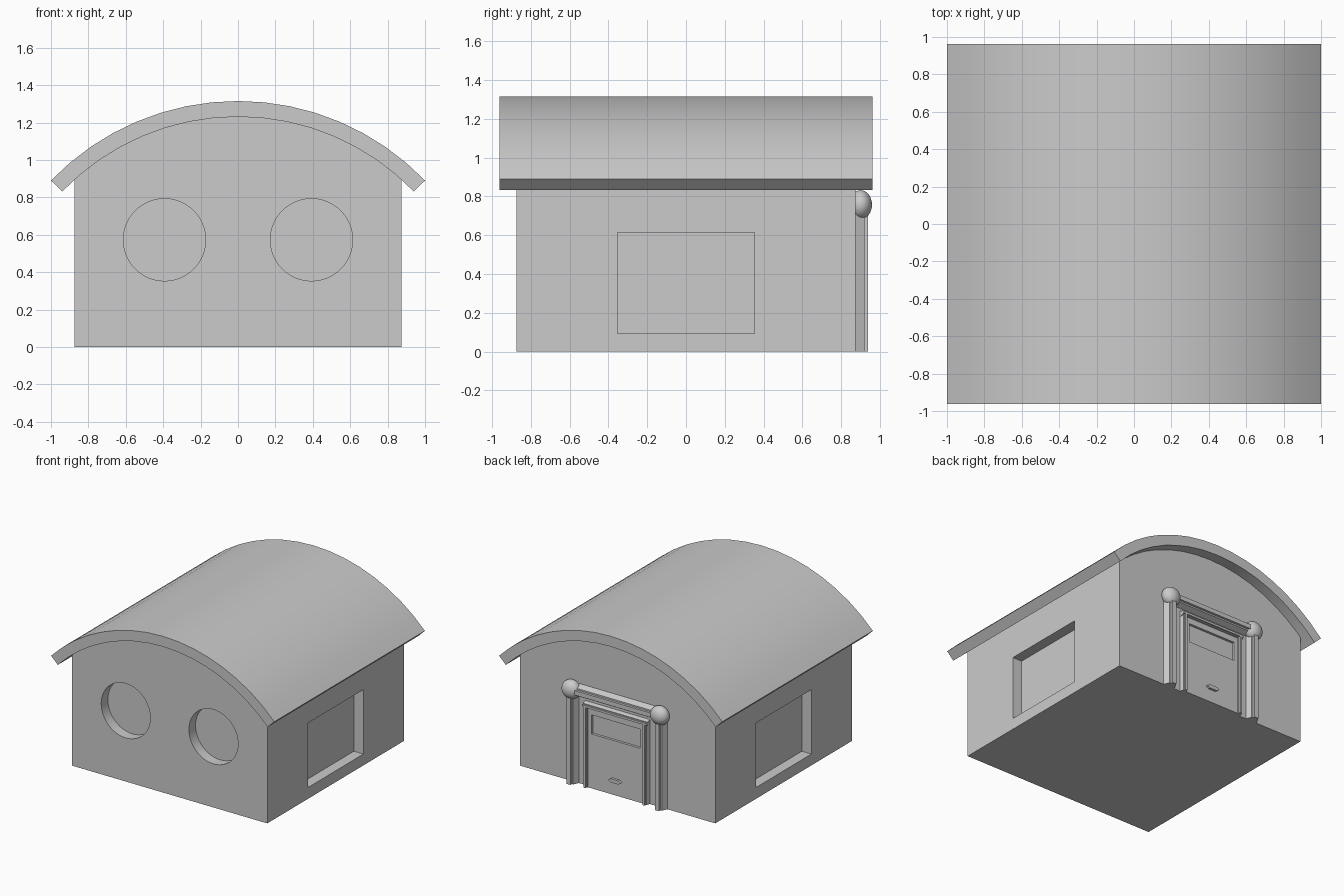
import bpy, bmesh, math
from mathutils import Vector

if "Cube" in bpy.data.objects:
    bpy.data.objects.remove(bpy.data.objects["Cube"])

grey = bpy.data.materials.new("plain_grey")
grey.use_nodes = True
grey.diffuse_color = (0.6, 0.6, 0.6, 1)
grey.node_tree.nodes["Principled BSDF"].inputs["Base Color"].default_value = (0.6, 0.6, 0.6, 1)

WALL = 0.875      # half size of the square body
ARC_Z = -0.074    # height of the roof arc centre
HALF = math.asin(1 / 1.389)


def finish(name, bm):
    bmesh.ops.recalc_face_normals(bm, faces=bm.faces)
    mesh = bpy.data.meshes.new(name)
    bm.to_mesh(mesh)
    bm.free()
    mesh.materials.append(grey)
    obj = bpy.data.objects.new(name, mesh)
    bpy.context.collection.objects.link(obj)
    return obj


def prism(name, profile, start, end, axis):
    """Extrude a 2D profile along an axis."""
    place = {"X": lambda u, v, t: (t, v, u),
             "Y": lambda u, v, t: (u, t, v),
             "Z": lambda u, v, t: (u, v, t)}[axis]
    bm = bmesh.new()
    face = bm.faces.new([bm.verts.new(place(u, v, start)) for u, v in profile])
    out = bmesh.ops.extrude_face_region(bm, geom=[face])
    shift = Vector(place(0, 0, end)) - Vector(place(0, 0, start))
    moved = [g for g in out["geom"] if isinstance(g, bmesh.types.BMVert)]
    bmesh.ops.translate(bm, verts=moved, vec=shift)
    return finish(name, bm)


def box(name, low, high):
    rect = [(low[0], low[1]), (high[0], low[1]), (high[0], high[1]), (low[0], high[1])]
    return prism(name, rect, low[2], high[2], "Z")


def arc(radius, half, steps=16):
    angles = [half * (2 * i / steps - 1) for i in range(steps + 1)]
    return [(radius * math.sin(a), ARC_Z + radius * math.cos(a)) for a in angles]


def cut(target, cutter):
    cutter.hide_render = True
    mod = target.modifiers.new("recess", "BOOLEAN")
    mod.operation = "DIFFERENCE"
    mod.solver = "EXACT"
    mod.object = cutter
    select(target)
    bpy.ops.object.modifier_apply(modifier=mod.name)
    bpy.data.objects.remove(cutter)


def select(obj):
    bpy.ops.object.select_all(action="DESELECT")
    obj.select_set(True)
    bpy.context.view_layer.objects.active = obj


def smooth(obj):
    select(obj)
    bpy.ops.object.shade_smooth_by_angle(angle=math.radians(30))


def moulding(centre, width, depth):
    """Sloped sides with a narrow raised strip, standing on the back wall."""
    half = [(1, -0.1), (1, 0), (0.6, 0.7), (0.36, 0.7), (0.36, 1)]
    pts = half + [(-u, v) for u, v in reversed(half)]
    return [(centre + u * width, WALL + v * depth) for u, v in pts]


# Arched roof slab
roof = prism("roof", arc(1.389, HALF) + arc(1.305, HALF)[::-1], -0.963, 0.963, "Y")
smooth(roof)

# Body with an arched top tucked against the roof
top = arc(1.308, math.asin(WALL / 1.308))
body = prism("body", [(-WALL, 0)] + top + [(WALL, 0)], -WALL, WALL, "Y")

# Recessed round front windows and rectangular side windows
DEPTH = 0.085
for side in (-1, 1):
    ring = [(side * 0.393 + 0.22 * math.cos(a), 0.573 + 0.22 * math.sin(a))
            for a in (math.tau * i / 48 for i in range(48))]
    cut(body, prism("round_cutter", ring, -1, -WALL + DEPTH, "Y"))
    xs = sorted((side * (WALL - DEPTH), side * 1.0))
    cut(body, box("side_cutter", (xs[0], -0.354, 0.092), (xs[1], 0.354, 0.613)))
smooth(body)

# Door leaf with a recessed panel
door = box("door", (-0.25, WALL - 0.01, 0), (0.25, WALL + 0.022, 0.655))
cut(door, box("panel_cutter", (-0.217, WALL + 0.002, 0.44), (0.217, 1, 0.595)))

# Letter slot
slot = [(-0.055, 0.12), (-0.035, 0.105), (0.035, 0.105),
        (0.055, 0.12), (0.035, 0.135), (-0.035, 0.135)]
prism("letter_slot", slot, WALL, WALL + 0.042, "Y")

# Door frame
for side, label in ((1, "left"), (-1, "right")):
    prism(label + "_door_jamb", moulding(side * 0.265, 0.024, 0.045), 0, 0.665, "Z")
prism("door_head", moulding(0.66, 0.024, 0.045), -0.289, 0.289, "X")

# Porch pillars, lintel and ball caps
for side, label in ((1, "left"), (-1, "right")):
    prism(label + "_pillar", moulding(side * 0.397, 0.05, 0.064), 0, 0.757, "Z")
    bm = bmesh.new()
    bmesh.ops.create_uvsphere(bm, u_segments=32, v_segments=16, radius=1)
    bmesh.ops.scale(bm, verts=bm.verts, vec=(0.077, 0.059, 0.075))
    bmesh.ops.translate(bm, verts=bm.verts, vec=(side * 0.397, 0.9, 0.757))
    smooth(finish(label + "_ball_cap", bm))
prism("lintel", moulding(0.757, 0.05, 0.064), -0.397, 0.397, "X")
